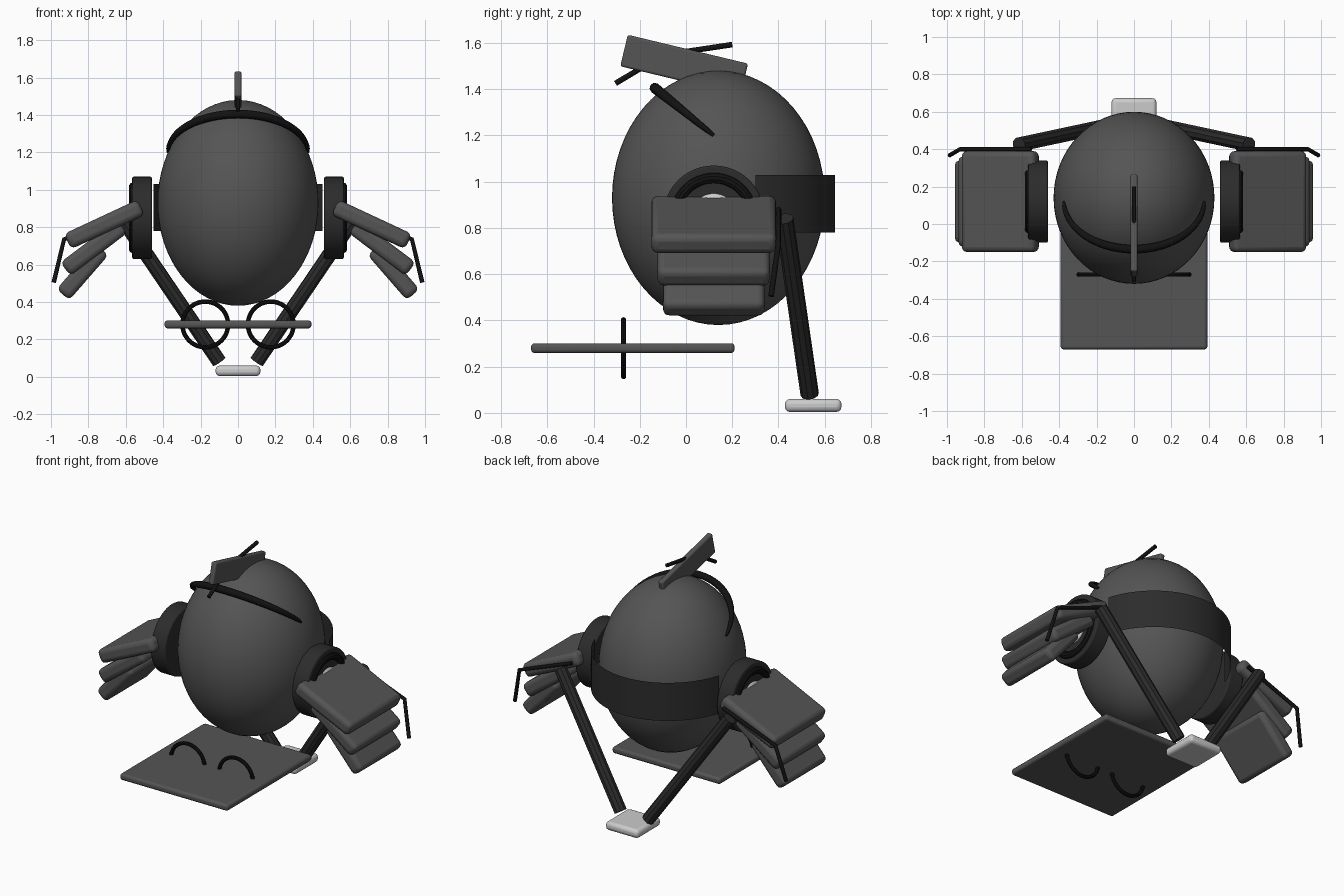
import bpy, math
from mathutils import Vector

if "Cube" in bpy.data.objects:
    bpy.data.objects.remove(bpy.data.objects["Cube"])


def mat(name, v):
    m = bpy.data.materials.new(name)
    m.diffuse_color = (v, v, v, 1)
    m.use_nodes = True
    m.node_tree.nodes["Principled BSDF"].inputs["Base Color"].default_value = m.diffuse_color
    return m


DARK, COAL = mat("dark_grey", 0.09), mat("charcoal", 0.025)
BLACK, LIGHT = mat("black", 0.006), mat("light_grey", 0.65)


def finish(name, m, smooth=True):
    ob = bpy.context.object
    ob.name = name
    ob.data.materials.append(m)
    if smooth:
        bpy.ops.object.shade_smooth_by_angle(angle=math.radians(35))
    return ob


def box(name, loc, size, m, rot=(0, 0, 0), bevel=0.015):
    bpy.ops.mesh.primitive_cube_add(size=1, location=loc, rotation=rot)
    ob = bpy.context.object
    ob.scale = size
    bpy.ops.object.transform_apply(location=False, rotation=False, scale=True)
    b = ob.modifiers.new("bevel", 'BEVEL')
    b.width, b.segments = bevel, 3
    return finish(name, m)


def disc(name, x, y, z, r, depth, m, bevel):
    bpy.ops.mesh.primitive_cylinder_add(vertices=48, radius=r, depth=depth,
                                        location=(x, y, z), rotation=(0, math.pi / 2, 0))
    b = bpy.context.object.modifiers.new("bevel", 'BEVEL')
    b.width, b.segments, b.limit_method = bevel, 2, 'ANGLE'
    return finish(name, m)


def ring(name, loc, rot, R, r, m):
    bpy.ops.mesh.primitive_torus_add(location=loc, rotation=rot, major_radius=R, minor_radius=r,
                                     major_segments=48, minor_segments=10)
    return finish(name, m)


def wire(name, pts, r, m, radii=None):
    cu = bpy.data.curves.new(name, 'CURVE')
    cu.dimensions, cu.bevel_depth, cu.bevel_resolution, cu.use_fill_caps = '3D', r, 2, True
    sp = cu.splines.new('POLY')
    sp.points.add(len(pts) - 1)
    for i, p in enumerate(pts):
        sp.points[i].co = (*p, 1)
        sp.points[i].radius = radii[i] if radii else 1
    ob = bpy.data.objects.new(name, cu)
    bpy.context.collection.objects.link(ob)
    cu.materials.append(m)


def strut(name, a, b, r, m):
    a, b = Vector(a), Vector(b)
    bpy.ops.mesh.primitive_cylinder_add(vertices=10, radius=r, depth=(b - a).length, location=(a + b) / 2,
                                        rotation=(b - a).to_track_quat('Z', 'Y').to_euler())
    return finish(name, m, False)


# egg-shaped body
bpy.ops.mesh.primitive_uv_sphere_add(segments=64, ring_count=32, radius=1, location=(0, 0.14, 0.93))
bpy.context.object.scale = (0.43, 0.46, 0.55)
finish("body", DARK)

# thin open band around the back
N = 40
a0 = math.radians(18.5)
angs = [a0 + (math.pi - 2 * a0) * i / N for i in range(N + 1)]
verts = [(0.475 * math.cos(a), 0.14 + 0.505 * math.sin(a), z) for z in (0.78, 1.03) for a in angs]
faces = [(i + 1, i, i + N + 1, i + N + 2) for i in range(N)]
me = bpy.data.meshes.new("back_band")
me.from_pydata(verts, [], [f[::-1] for f in faces])
me.polygons.foreach_set("use_smooth", [True] * N)
me.materials.append(COAL)
bpy.context.collection.objects.link(bpy.data.objects.new("back_band", me))

# brow arc, tapering to its ends
ts = [math.pi * (i / 32 - 0.5) for i in range(33)]
wire("brow_arc", [(0.375 * math.sin(t), 0.12 - 0.255 * math.cos(t), 1.2 + 0.205 * math.cos(t)) for t in ts],
     0.023, BLACK, [0.3 + 0.7 * math.cos(t) ** 0.6 if abs(t) < 1.57 else 0.3 for t in ts])

# crest blade and its wire
box("crest", (0, -0.008, 1.505), (0.036, 0.535, 0.14), DARK, (math.radians(-13.5), 0, 0), 0.01)
wire("crest_wire", [(0, -0.305, 1.425), (0, -0.1, 1.548), (0, 0.2, 1.593)], 0.012, BLACK)

# tray, its two loops, and the rear foot
box("tray", (0, -0.23, 0.28), (0.785, 0.88, 0.042), DARK)
box("foot", (0, 0.55, 0.032), (0.24, 0.245, 0.056), LIGHT, bevel=0.022)

for s, side in ((-1, "left"), (1, "right")):
    ring(side + "_tray_loop", (s * 0.175, -0.27, 0.28), (math.pi / 2, 0, 0), 0.122, 0.012, BLACK)
    # shoulder disc with ring and hub
    disc(side + "_shoulder", s * 0.513, 0.12, 0.85, 0.22, 0.105, COAL, 0.008)
    ring(side + "_shoulder_ring", (s * 0.56, 0.12, 0.85), (0, math.pi / 2, 0), 0.166, 0.024, BLACK)
    disc(side + "_hub", s * 0.54, 0.12, 0.85, 0.103, 0.07, LIGHT, 0.02)
    # three fanned wing slabs: x, z, length, width, angle
    for i, (x, z, l, w, a) in enumerate(((0.715, 0.815, 0.433, 0.54, 25),
                                         (0.771, 0.69, 0.38, 0.485, 37),
                                         (0.831, 0.56, 0.32, 0.44, 49))):
        box(f"{side}_wing_slab_{i + 1}", (s * x, 0.12, z), (l, w, 0.09), DARK,
            (0, s * math.radians(a), 0), 0.028)
    # wire along the wing's rear edge, and rear leg
    wire(side + "_wing_wire", [(s * 0.55, 0.40, 0.88), (s * 0.93, 0.40, 0.735), (s * 0.985, 0.368, 0.505)],
         0.012, BLACK)
    strut(side + "_leg", (s * 0.1, 0.535, 0.08), (s * 0.615, 0.425, 0.84), 0.04, COAL)
